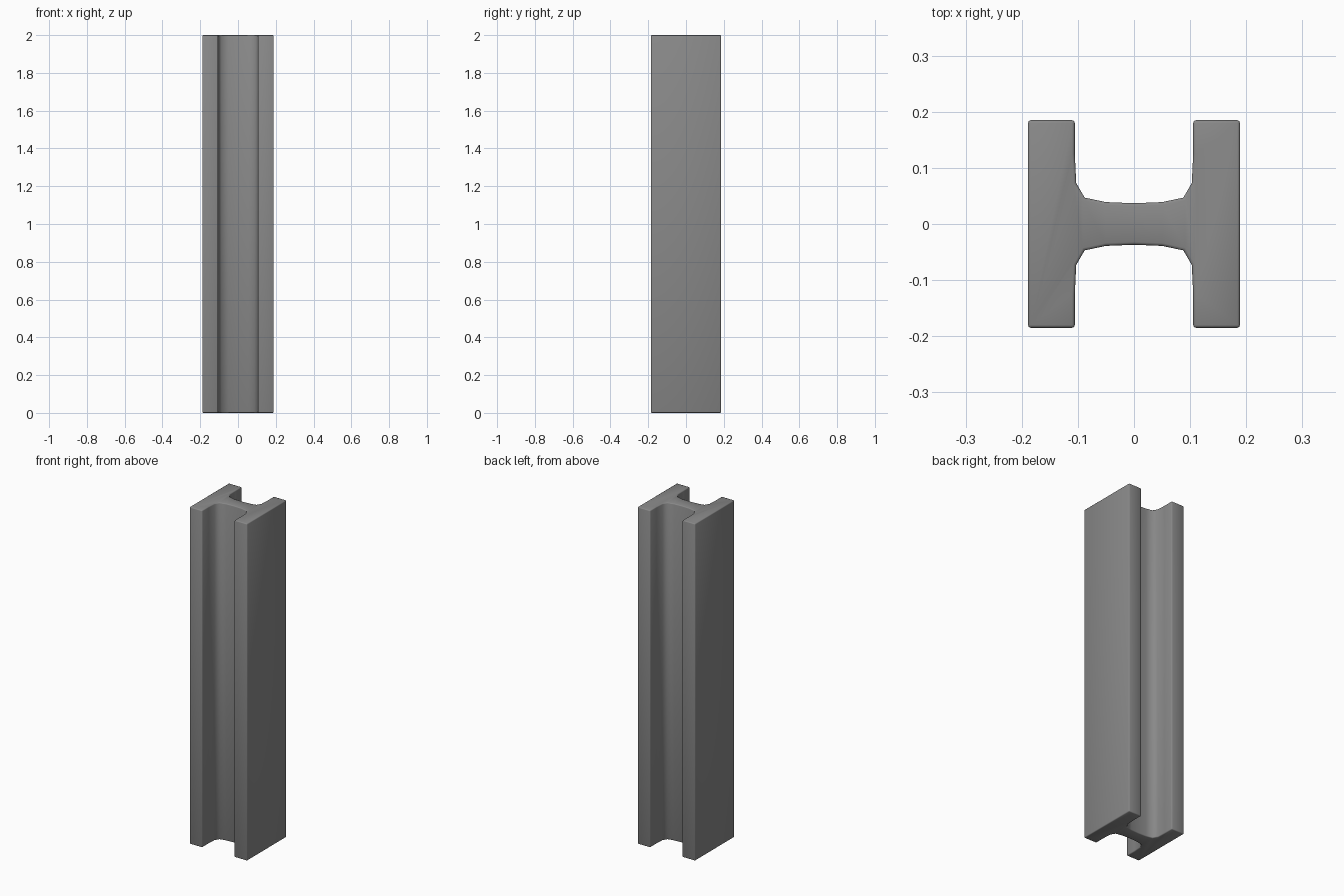
import bpy, bmesh, math

if "Cube" in bpy.data.objects:
    bpy.data.objects.remove(bpy.data.objects["Cube"])

# Steel colour
steel = bpy.data.materials.new("steel grey")
steel.diffuse_color = (0.25, 0.25, 0.25, 1)
steel.use_nodes = True
steel.node_tree.nodes["Principled BSDF"].inputs["Base Color"].default_value = steel.diffuse_color

# Quarter of the H section, from web centre to the flange's outer side
quarter = [(0.0, 0.037), (0.05, 0.039), (0.088, 0.047), (0.103, 0.073),
           (0.1055, 0.125), (0.1055, 0.185), (0.189, 0.185)]
upper = quarter[::-1]
upper = [(x, y) for x, y in quarter] and \
        [(-x, y) for x, y in upper] + quarter[1:]
section = upper + [(x, -y) for x, y in upper[::-1]]

# Beam: extruded section with lightly rounded edges
bm = bmesh.new()
face = bm.faces.new([bm.verts.new((x, y, 0)) for x, y in section])
top = bmesh.ops.extrude_face_region(bm, geom=[face])["geom"]
bmesh.ops.translate(bm, vec=(0, 0, 2),
                    verts=[g for g in top if isinstance(g, bmesh.types.BMVert)])
bmesh.ops.recalc_face_normals(bm, faces=bm.faces)

mesh = bpy.data.meshes.new("h_beam")
bm.to_mesh(mesh)
bm.free()
mesh.materials.append(steel)
beam = bpy.data.objects.new("h_beam", mesh)
bpy.context.collection.objects.link(beam)

bevel = beam.modifiers.new("edge_rounding", "BEVEL")
bevel.width = 0.005
bevel.segments = 2
bevel.limit_method = "ANGLE"
bevel.angle_limit = math.radians(60)

bpy.context.view_layer.objects.active = beam
beam.select_set(True)
bpy.ops.object.modifier_apply(modifier=bevel.name)
bpy.ops.object.shade_smooth_by_angle(angle=math.radians(50))
